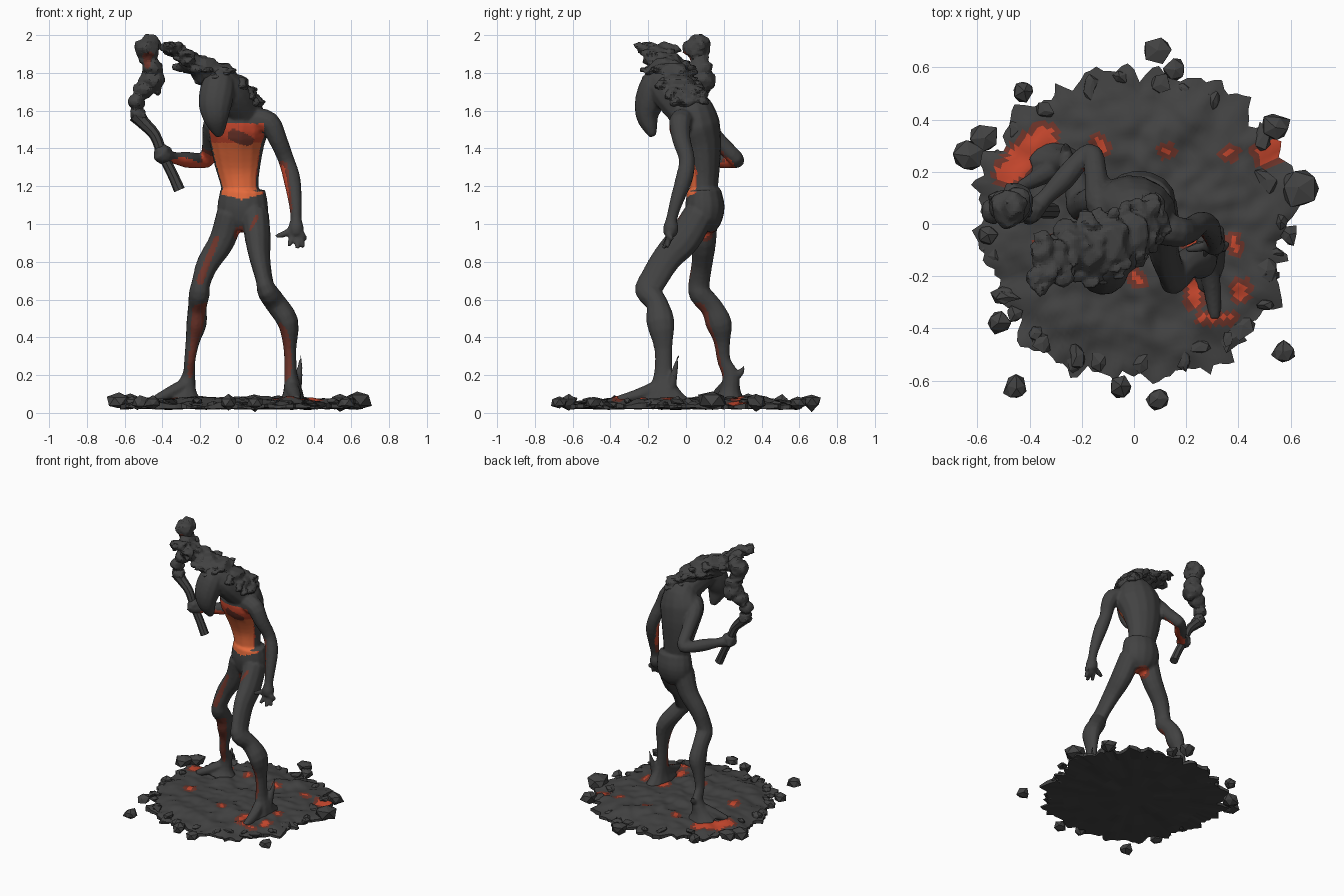
import bpy, bmesh, math, random
from mathutils import Vector, Matrix, noise

random.seed(4)


def material(name, rgb):
    m = bpy.data.materials.new(name)
    m.diffuse_color = (*rgb, 1)
    return m


MATS = [material("charcoal", (0.055, 0.055, 0.055)),
        material("bright_ember", (0.78, 0.145, 0.045)),
        material("red_ember", (0.56, 0.062, 0.026)),
        material("dim_ember", (0.16, 0.036, 0.024))]


def finish(name, bm):
    bmesh.ops.recalc_face_normals(bm, faces=bm.faces)
    me = bpy.data.meshes.new(name)
    bm.to_mesh(me)
    bm.free()
    ob = bpy.data.objects.new(name, me)
    bpy.context.collection.objects.link(ob)
    for m in MATS:
        me.materials.append(m)
    return ob


def tube(bm, pts, sides=12, sub=3):
    """Smooth tube through (x, y, z, rx, ry) stations."""
    P = [Vector(p if len(p) == 5 else (*p, p[3])) for p in pts]
    P = [2 * P[0] - P[1]] + P + [2 * P[-1] - P[-2]]
    path = []
    for a, b, c, d in zip(P, P[1:], P[2:], P[3:]):
        for k in range(sub):
            t = k / sub
            path.append(0.5 * (2 * b + (c - a) * t + (2 * a - 5 * b + 4 * c - d) * t * t
                               + (3 * b - a - 3 * c + d) * t ** 3))
    path.append(P[-2])
    rings = []
    for i, s in enumerate(path):
        t = Vector((path[min(i + 1, len(path) - 1)] - path[max(i - 1, 0)])[:3]).normalized()
        u = Vector((0.1, 1, 0)).cross(t).normalized()
        v = t.cross(u)
        rings.append([bm.verts.new(Vector(s[:3]) + u * s[3] * math.cos(k * math.tau / sides)
                                   + v * s[4] * math.sin(k * math.tau / sides)) for k in range(sides)])
    for a, b in zip(rings, rings[1:]):
        for k in range(sides):
            bm.faces.new((a[k], a[k - 1], b[k - 1], b[k]))
    bm.faces.new(rings[0])
    bm.faces.new(rings[-1])


def rock(bm, c, r, jitter=0.25, sub=1):
    """Irregular lump; r is a radius or three radii."""
    r = (r, r, r) if isinstance(r, float) else r
    vs = bmesh.ops.create_icosphere(bm, subdivisions=sub, radius=1)["verts"]
    rot = Matrix.Rotation(random.uniform(0, 6), 3, 'Z')
    for v in vs:
        q = rot @ v.co * (1 + random.uniform(-jitter, jitter))
        v.co = Vector(c) + Vector((q.x * r[0], q.y * r[1], q.z * r[2]))


def remesh(ob, voxel, smooth=0):
    m = ob.modifiers.new("union", 'REMESH')
    m.mode, m.voxel_size = 'VOXEL', voxel
    if smooth:
        s = ob.modifiers.new("soften", 'SMOOTH')
        s.iterations = smooth
    dg = bpy.context.evaluated_depsgraph_get()
    me = bpy.data.meshes.new_from_object(ob.evaluated_get(dg))
    ob.modifiers.clear()
    ob.data = me
    me.materials.clear()
    for mt in MATS:
        me.materials.append(mt)


def seg_dist(p, a, b):
    a, b = Vector(a), Vector(b)
    t = max(0, min(1, (p - a).dot(b - a) / (b - a).length_squared))
    return (p - a - (b - a) * t).length


# body: torso, pelvis, legs, arms, hands
bm = bmesh.new()
tube(bm, [(0.02, 0.09, 1.08, .10, .08), (0.01, 0.095, 1.2, .1, .075), (0, 0.095, 1.3, .12, .085),
          (-0.005, 0.075, 1.42, .145, .115), (0, 0.045, 1.52, .165, .135), (0.01, 0.03, 1.6, .13, .115),
          (0.0, -0.02, 1.66, .08, .08)], 14)
tube(bm, [(0.025, 0.09, 0.96, .05, .06), (0.025, 0.095, 1.01, .12, .09), (0.025, 0.1, 1.09, .135, .105),
          (0.025, 0.095, 1.18, .12, .09)], 14)
# front leg
tube(bm, [(.09, .07, 1.05, .075, .085), (.105, -.01, .92, .068, .09), (.115, -.1, .82, .055, .08),
          (.14, -.175, .7, .045, .075), (.155, -.2, .645, .054, .07), (.2, -.155, .58, .058, .058),
          (.265, -.135, .48, .056, .075), (.275, -.12, .34, .034, .048), (.28, -.12, .2, .035, .052),
          (.29, -.12, .12, .05, .09), (.29, -.12, .06, .065, .16)], 11)
tube(bm, [(.28, -.14, .14, .04), (.3, -.25, .095, .035), (.31, -.36, .07, .022)], 8)
tube(bm, [(.31, -.08, .13, .03), (.325, -.06, .22, .018), (.335, -.04, .31, .004)], 6)
# rear leg
tube(bm, [(-.04, .09, 1.05, .075, .08), (-.085, .095, .91, .07, .066), (-.16, .085, .79, .06, .056),
          (-.195, .07, .69, .05, .057), (-.205, .075, .63, .056, .06), (-.215, .135, .56, .05, .06),
          (-.22, .175, .47, .054, .07), (-.24, .19, .38, .038, .045), (-.255, .2, .28, .03, .036),
          (-.26, .235, .2, .035, .045), (-.28, .235, .12, .065, .055), (-.29, .23, .06, .12, .09)], 11)
tube(bm, [(-.27, .23, .15, .04), (-.36, .18, .105, .035), (-.44, .14, .07, .022)], 8)
tube(bm, [(-.26, .24, .2, .03), (-.26, .285, .21, .022), (-.265, .31, .25, .004)], 6)
# hanging arm with open fingers
tube(bm, [(.09, -.01, 1.55, .07), (.165, -.03, 1.535, .06), (.21, -.025, 1.45, .05), (.255, .005, 1.34, .043),
          (.285, -.01, 1.24, .046), (.302, -.05, 1.12, .036), (.307, -.075, 1.03, .03),
          (.307, -.08, .98, .042), (.31, -.085, .94, .034)], 10)
for tip in ((.36, -.07, .92), (.345, -.1, .875), (.315, -.12, .87), (.27, -.12, .885), (.2, -.1, .935)):
    mid = (.31 + (tip[0] - .31) * .6, -.09, .955 + (tip[2] - .955) * .4)
    tube(bm, [(.307, -.08, .98, .02), (*mid, .019), (*tip, .011)], 6)
# bent arm with fist
tube(bm, [(-.08, .03, 1.56, .065), (-.13, .08, 1.53, .057), (-.145, .18, 1.43, .045),
          (-.16, .265, 1.345, .042), (-.2, .25, 1.335, .04), (-.27, .17, 1.34, .043),
          (-.34, .1, 1.35, .032), (-.39, .05, 1.36, .045), (-.42, .03, 1.38, .04)], 10)
rock(bm, (-.4, .05, 1.37), (.055, .055, .065), .1)
# neck and bowed head with long muzzle
tube(bm, [(.02, .0, 1.6, .1), (-.04, -.08, 1.69, .1), (-.1, -.13, 1.75, .09)], 12)
tube(bm, [(-.09, -.12, 1.79, .06, .07), (-.105, -.165, 1.73, .09, .08), (-.12, -.195, 1.64, .09, .077),
          (-.118, -.205, 1.57, .072, .06), (-.108, -.19, 1.51, .047, .04), (-.1, -.175, 1.465, .02, .018)], 12)
body = finish("body", bm)
remesh(body, 0.0095, 1)

# glowing skin on the body: strips along limbs, then chest and belly by direction
STRIPS = [((-.15, .2, 1.4), (-.17, .22, 1.33), .04, 3, (-.1, -.9, -.4)),
          ((-.17, .22, 1.33), (-.33, .08, 1.34), .05, 2, (-.3, -.7, -.6)),
          ((.235, -.02, 1.3), (.268, -.06, 1.08), .034, 3, (-.85, -.5, 0)),
          ((.238, -.01, 1.29), (.262, -.04, 1.14), .026, 2, (-.95, -.3, 0)),
          ((.245, -.17, .5), (.255, -.15, .2), .032, 3, (-.6, -.8, 0)),
          ((-.2, .08, .56), (-.24, .16, .2), .04, 3, (.5, -.85, 0)),
          ((-.12, .03, .92), (-.2, .02, .7), .02, 3, (-.2, -1, 0)),
          ((.13, -.02, 1.12), (.07, -.06, .97), .012, 3, (0, -1, 0)),
          ((.025, .12, .94), (.025, .05, .95), .05, 3, (0, 0, -1)),
          ((.025, .12, .94), (.025, .06, .95), .032, 2, (0, 0, -1))]
for f in body.data.polygons:
    f.use_smooth = True
    c, n = f.center, f.normal
    for a, b, r, mi, d in STRIPS:
        if seg_dist(c, a, b) < r and n.dot(Vector(d)) > .3:
            f.material_index = mi
    if -.16 < c.x < .14 and c.y < .08 and n.y < -.5 and 1.13 + abs(c.x - .02) * .25 < c.z < 1.53 and c.y > -.135:
        f.material_index = 2 if c.z > 1.43 or n.x > .7 else 1
        if seg_dist(c, (-.02, -.07, 1.47), (.06, -.07, 1.43)) < .035:
            f.material_index = 3

# shaggy mane sweeping up to one side
bm = bmesh.new()
MANE = [(.08, .01, 1.645, .06), (.03, .0, 1.68, .085), (-.02, -.04, 1.73, .1), (-.1, -.08, 1.78, .115),
        (-.17, -.1, 1.81, .105), (-.24, -.1, 1.85, .085), (-.3, -.15, 1.9, .06), (-.34, -.2, 1.93, .045),
        (-.34, -.1, 1.93, .04)]
for x, y, z, r in MANE:
    rock(bm, (x, y, z), (r * .85, r * 1.05, r * .7), .15, 2)
    for k in range(14):
        d = Vector((random.gauss(0, 1), random.gauss(0, 1.3), random.gauss(0, .8))).normalized()
        s = random.uniform(.014, .034)
        rock(bm, Vector((x, y, z)) + Vector((d.x * .8, d.y * 1.15, d.z * .6)) * r, (s * 1.4, s * 1.2, s * .7), .4)
remesh(finish("mane", bm), .009)

# torch: crooked handle and lumpy flame
bm = bmesh.new()
tube(bm, [(-.31, .05, 1.18, .03), (-.35, .05, 1.27, .028), (-.4, .05, 1.37, .028), (-.44, .05, 1.47, .03),
          (-.5, .05, 1.535, .035), (-.54, .05, 1.58, .045)], 8)
finish("torch_handle", bm)
bm = bmesh.new()
FLAME = [(-.53, .05, 1.58, .045), (-.54, .05, 1.65, .046), (-.5, .07, 1.71, .056), (-.455, .08, 1.76, .07),
         (-.45, .08, 1.82, .062), (-.48, .07, 1.88, .05), (-.485, .06, 1.93, .068), (-.465, .07, 1.965, .05)]
for x, y, z, r in FLAME:
    rock(bm, (x, y, z), (r, r * 1.1, r * .9), .15, 2)
    for k in range(4):
        d = Vector((random.gauss(0, 1), random.gauss(0, 1), random.gauss(0, .6))).normalized()
        rock(bm, Vector((x, y, z - .01)) + d * r * .8, random.uniform(.014, .026), .35)
flame = finish("torch_flame", bm)
remesh(flame, .009)
for f in flame.data.polygons:
    if seg_dist(f.center, (-.49, .01, 1.85), (-.475, .01, 1.89)) < .028:
        f.material_index = 3

# scorched ground slab with a ragged rim
bm = bmesh.new()
N, R = 160, 34


def rim_radius(a):
    c, s = math.cos(a), math.sin(a)
    r = .58 + .03 * abs(math.sin(2 * a)) + .05 * noise.noise((4 * c, 4 * s, 1)) + .07 * noise.noise((11 * c, 11 * s, 5))
    for b, w in ((.2, .08), (2.72, .06), (.58, .06), (1.43, .03)):
        r += w * math.exp(-((a - b) / .1) ** 2)
    return r + random.uniform(-.012, .012)


rim = [rim_radius(k * math.tau / N) for k in range(N)]


def slab_ring(i, top):
    out = []
    for k in range(N):
        a, t = k * math.tau / N, i / R
        r = t * (.56 + (rim[k] - .56) * t ** 8)
        x, y = r * math.cos(a), r * math.sin(a)
        h = noise.noise((x * 7, y * 7, 3)) * .024 + noise.noise((x * 17, y * 17, 8)) * .012
        z = .075 + h - .03 * t ** 8 if top else .024 + noise.noise((x * 9, y * 9, 2)) * .014
        out.append(bm.verts.new((x, y, z)))
    return out


rings = [slab_ring(i, True) for i in range(1, R + 1)] + [slab_ring(i, False) for i in (R, 29, 23, 16, 8)]
for a, b in zip(rings, rings[1:]):
    for k in range(N):
        bm.faces.new((a[k - 1], a[k], b[k], b[k - 1]))
bm.faces.new(rings[0])
bm.faces.new(rings[-1])
ground = finish("ground_slab", bm)
GLOW = [((-.48, .2), (-.35, .33), .046), ((.23, -.24), (.23, -.29), .022), ((.26, -.36), (.38, -.36), .008),
        ((.41, -.25), (.41, -.26), .025), ((.52, .28), (.5, .27), .036), ((.13, .28), (.12, .28), .012),
        ((.37, .27), (.36, .27), .014), ((-.14, .32), (-.12, .29), .012), ((.0, -.2), (.02, -.22), .012),
        ((.23, -.07), (.24, -.06), .03), ((.38, -.06), (.39, -.1), .01), ((-.33, -.1), (-.34, -.08), .022)]
for f in ground.data.polygons:
    if f.normal.z > .1:
        d = min(seg_dist(Vector((f.center.x, f.center.y, 0)), (*a, 0), (*b, 0)) - r for a, b, r in GLOW)
        f.material_index = 2 if d < 0 else 3 if d < .022 else 0
    f.use_smooth = f.normal.z > .6

# loose stones around the rim
bm = bmesh.new()
for x, y, r in ((.63, .14, .075), (.09, .665, .06), (-.45, -.63, .05), (-.63, .26, .06), (.57, -.49, .045),
                (-.42, .51, .045), (.09, -.67, .045), (-.52, -.38, .045), (.54, .37, .06), (-.57, .33, .06),
                (-.56, -.04, .04), (.16, .59, .045), (-.05, -.62, .045)):
    rock(bm, (x, y, .04 + r * .35), (r, r, r * .6 + .01), .25)
for k in range(40):
    a = random.uniform(0, math.tau)
    q = random.uniform(.53, .6)
    rock(bm, (q * math.cos(a), q * math.sin(a), random.uniform(.035, .065)),
         (random.uniform(.02, .05), random.uniform(.02, .05), random.uniform(.01, .025)), .45)
finish("loose_stones", bm)
